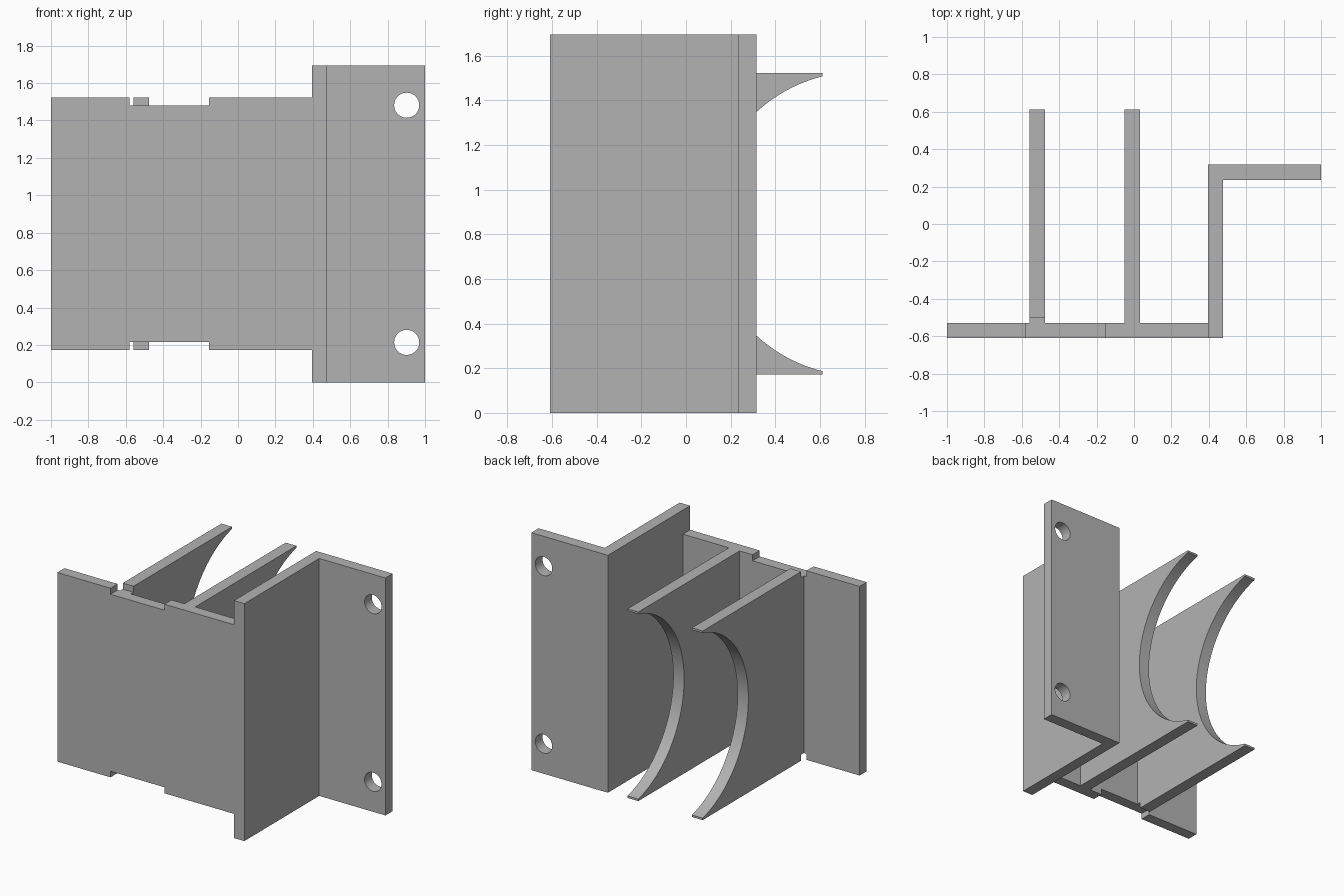
import bpy
import bmesh
import math
from mathutils import Vector

cube = bpy.data.objects.get("Cube")
if cube:
    bpy.data.objects.remove(cube, do_unlink=True)

# Single plain grey finish
grey = bpy.data.materials.new("plain grey")
grey.use_nodes = True
grey.diffuse_color = (0.45, 0.45, 0.45, 1)
grey.node_tree.nodes["Principled BSDF"].inputs["Base Color"].default_value = grey.diffuse_color

HEIGHT = 1.695
MID = HEIGHT / 2
HALF = 0.675           # half height of plate and ribs
NOTCH_HALF = 0.632     # half height inside the notch
FRONT, PLATE_BACK = -0.61, -0.53
WEB_LEFT, WEB_RIGHT = 0.395, 0.477
FLANGE_FRONT, FLANGE_BACK = 0.235, 0.317


def prism(name, profile, axis, start, end):
    """Extrude a 2D outline along one axis (0, 1 or 2)."""
    def place(p):
        co = list(p)
        co.insert(axis, start)
        return co
    bm = bmesh.new()
    face = bm.faces.new([bm.verts.new(place(p)) for p in profile])
    result = bmesh.ops.extrude_face_region(bm, geom=[face])
    shift = Vector((0, 0, 0))
    shift[axis] = end - start
    moved = [g for g in result["geom"] if isinstance(g, bmesh.types.BMVert)]
    bmesh.ops.translate(bm, verts=moved, vec=shift)
    bmesh.ops.recalc_face_normals(bm, faces=bm.faces)
    mesh = bpy.data.meshes.new(name)
    bm.to_mesh(mesh)
    bm.free()
    mesh.materials.append(grey)
    obj = bpy.data.objects.new(name, mesh)
    bpy.context.collection.objects.link(obj)
    return obj


def mirrored(upper):
    """Close an outline by mirroring its upper half about mid height."""
    return ([(a, MID + h) for a, h in upper]
            + [(a, MID - h) for a, h in reversed(upper)])


def smooth(obj):
    bpy.ops.object.select_all(action="DESELECT")
    obj.select_set(True)
    bpy.context.view_layer.objects.active = obj
    bpy.ops.object.shade_smooth_by_angle(angle=math.radians(30))


# Front plate with shallow notches in its top and bottom edges
prism("front_plate", mirrored([
    (-1, HALF), (-0.58, HALF), (-0.58, NOTCH_HALF),
    (-0.155, NOTCH_HALF), (-0.155, HALF), (WEB_LEFT, HALF)]),
    1, FRONT, PLATE_BACK)

# Angled bracket: side web and mounting flange
bracket = prism("mounting_bracket", [
    (WEB_LEFT, FRONT), (WEB_RIGHT, FRONT), (WEB_RIGHT, FLANGE_FRONT),
    (1, FLANGE_FRONT), (1, FLANGE_BACK), (WEB_LEFT, FLANGE_BACK)],
    2, 0, HEIGHT)

# Screw holes through the flange
cutters = []
for side in (-1, 1):
    ring = [(0.902 + 0.067 * math.cos(t * math.tau / 48),
             MID + side * 0.634 + 0.067 * math.sin(t * math.tau / 48)) for t in range(48)]
    cutter = prism("hole_cutter", ring, 1, FLANGE_FRONT - 0.1, FLANGE_BACK + 0.1)
    cutter.hide_render = True
    cutters.append(cutter)
    cut = bracket.modifiers.new("screw_hole", "BOOLEAN")
    cut.operation = "DIFFERENCE"
    cut.solver = "EXACT"
    cut.object = cutter
bpy.context.view_layer.update()
graph = bpy.context.evaluated_depsgraph_get()
drilled = bpy.data.meshes.new_from_object(bracket.evaluated_get(graph))
bracket.modifiers.clear()
bracket.data = drilled
for cutter in cutters:
    bpy.data.objects.remove(cutter, do_unlink=True)
smooth(bracket)

# Ribs with a round cradle cut in the back edge
TIP, CENTRE, RADIUS = 0.612, 0.777, 0.681
sweep = math.acos((CENTRE - TIP) / RADIUS)
STEPS = 32
arc = [(CENTRE - RADIUS * math.cos(sweep * (1 - i / STEPS)),
        RADIUS * math.sin(sweep * (1 - i / STEPS))) for i in range(STEPS)]
back_edge = [(TIP, HALF)] + arc
vertex = [(CENTRE - RADIUS, MID)]


def rib(name, left, right, base):
    upper = base + back_edge
    outline = ([(a, MID + h) for a, h in upper] + vertex
               + [(a, MID - h) for a, h in reversed(upper)])
    smooth(prism(name, outline, 0, left, right))


rib("outer_rib", -0.56, -0.475,
    [(PLATE_BACK, NOTCH_HALF), (-0.5, NOTCH_HALF), (-0.5, HALF)])
rib("inner_rib", -0.052, 0.033, [(PLATE_BACK, HALF)])
